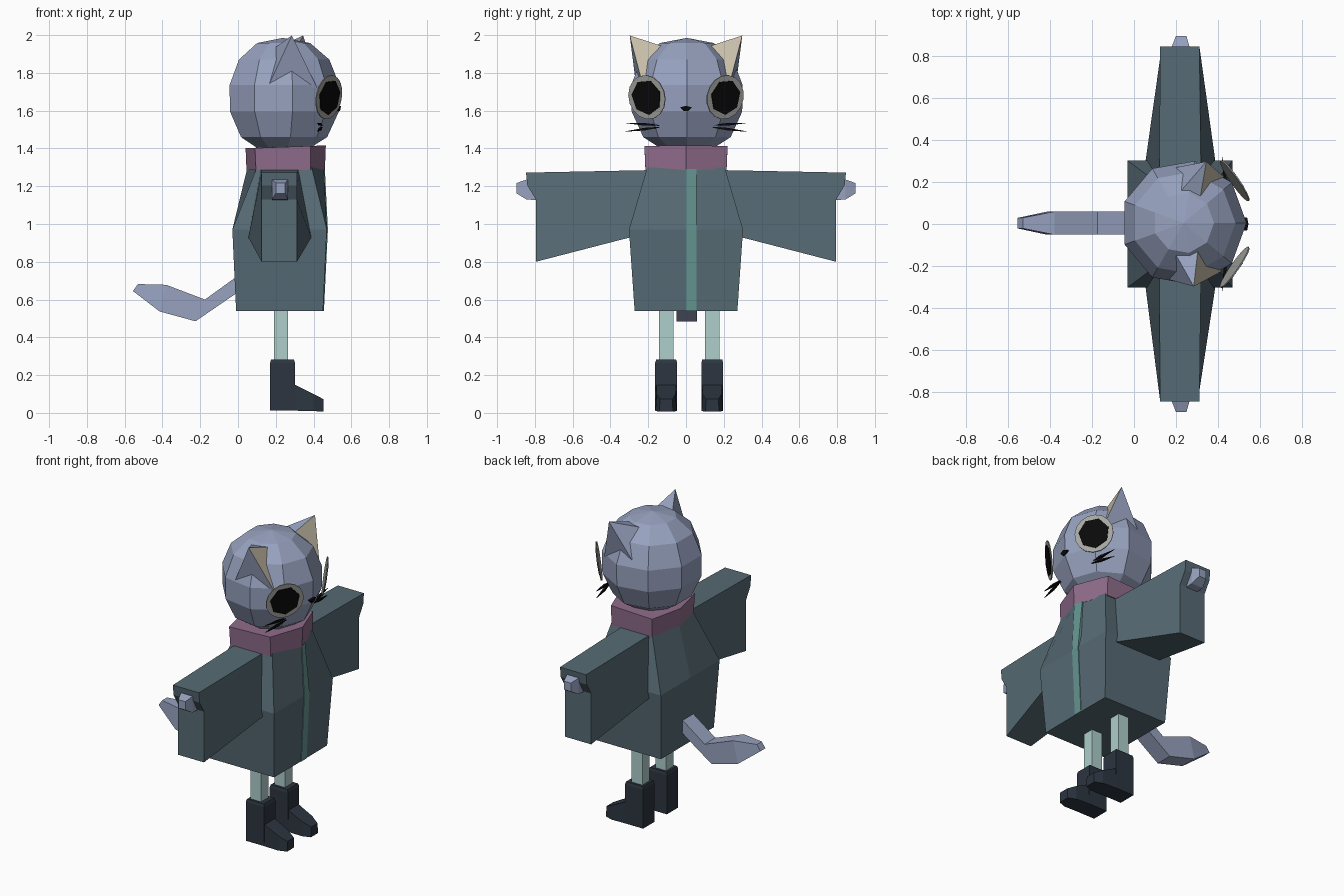
import bpy, bmesh, math
from mathutils import Vector

if "Cube" in bpy.data.objects:
    bpy.data.objects.remove(bpy.data.objects["Cube"])


def mat(name, r, g, b):
    m = bpy.data.materials.new(name)
    m.diffuse_color = (r, g, b, 1)
    m.use_nodes = True
    m.node_tree.nodes["Principled BSDF"].inputs["Base Color"].default_value = m.diffuse_color
    return m


FUR = mat("fur", 0.31, 0.36, 0.52)
CREAM = mat("cream", 0.58, 0.52, 0.40)
COAT = mat("coat", 0.095, 0.145, 0.175)
PINK = mat("pink", 0.28, 0.15, 0.26)
TEAL = mat("teal", 0.13, 0.30, 0.28)
MINT = mat("mint", 0.42, 0.62, 0.60)
BOOT = mat("boot", 0.025, 0.035, 0.05)
GREY = mat("eye_rim", 0.38, 0.38, 0.36)
BLACK = mat("black", 0.003, 0.003, 0.003)


def finish(name, bm, *mats):
    bmesh.ops.remove_doubles(bm, verts=bm.verts, dist=0.0005)
    bmesh.ops.recalc_face_normals(bm, faces=bm.faces)
    me = bpy.data.meshes.new(name)
    bm.to_mesh(me)
    bm.free()
    for m in mats:
        me.materials.append(m)
    ob = bpy.data.objects.new(name, me)
    bpy.context.collection.objects.link(ob)
    return ob


def loft(name, rings, m, caps=True):
    """Skin a closed surface through rings with equal point counts."""
    bm = bmesh.new()
    vs = [[bm.verts.new(p) for p in r] for r in rings]
    n = len(rings[0])
    for a, b in zip(vs, vs[1:]):
        for i in range(n):
            j = (i + 1) % n
            bm.faces.new((a[i], a[j], b[j], b[i]))
    if caps:
        bm.faces.new(vs[0])
        bm.faces.new(vs[-1])
    return finish(name, bm, m)


def rect_z(x0, x1, y0, y1, z):
    return [(x0, y0, z), (x1, y0, z), (x1, y1, z), (x0, y1, z)]


def rect_y(x0, x1, z0, z1, y):
    return [(x0, y, z0), (x1, y, z0), (x1, y, z1), (x0, y, z1)]


# head: nine-sided faceted ball
profile = [(0.14, 1.40), (0.235, 1.46), (0.297, 1.595), (0.30, 1.735),
           (0.247, 1.87), (0.145, 1.958), (0.001, 1.985)]
loft("head", [[(0.237 + r * math.cos(i * math.tau / 9),
                0.005 + r * math.sin(i * math.tau / 9), z) for i in range(9)]
              for r, z in profile], FUR)

# ears: pyramids with a cream front face
for name, s, tx, dx in (("right", -1, 0.285, 0), ("left", 1, 0.345, 0.01)):
    bm = bmesh.new()
    tip = bm.verts.new((tx, s * 0.298, 1.998))
    base = [bm.verts.new((x + dx, s * y, z)) for x, y, z in
            ((0.165, 0.265, 1.74), (0.19, 0.13, 1.93), (0.305, 0.12, 1.94), (0.42, 0.225, 1.72))]
    for i in range(4):
        f = bm.faces.new((tip, base[i], base[(i + 1) % 4]))
        f.material_index = 1 if i == 2 else 0
    bm.faces.new(base)
    finish(name + "_ear", bm, FUR, CREAM)


# eyes: thin rim disc with a black pupil in front
def disc(name, centre, normal, r, depth, sides, m):
    n = Vector(normal).normalized()
    u = Vector((-n.y, n.x, 0)).normalized()
    v = n.cross(u)
    c = Vector(centre)
    rings = [[c + n * d + r * (math.cos(a) * u + 1.0 * math.sin(a) * v)
              for a in (i * math.tau / sides + 0.3 for i in range(sides))] for d in (0, depth)]
    loft(name, rings, m)


for name, s in (("right", -1), ("left", 1)):
    n = Vector((0.82, s * 0.57, -0.15)).normalized()
    c = Vector((0.478, s * 0.205, 1.672))
    disc(name + "_eye_rim", c, n, 0.118, 0.006, 16, GREY)
    disc(name + "_pupil", c + n * 0.006, n, 0.094, 0.005, 7, BLACK)
    # whiskers: thin pointed slivers
    for k, (z0, z1) in enumerate(((1.522, 1.535), (1.512, 1.49))):
        rings = []
        for t, h in ((0, 0.002), (0.45, 0.007), (1, 0.001)):
            x, y, z = 0.445 - 0.025 * t, s * (0.14 + 0.18 * t), z0 + (z1 - z0) * t
            rings.append(rect_y(x - h, x + h, z - h, z + h, y))
        loft(f"{name}_whisker_{k + 1}", rings, BLACK)

# nose: small inverted triangle
loft("nose", [[(x, -0.03, 1.618), (x + 0.006, 0, 1.625), (x, 0.03, 1.618), (x, 0.012, 1.597), (x, -0.012, 1.597)]
              for x in (0.50, 0.54)], BLACK)


# coat body and collar: rings with a centre point in front and back
def ring6(xb0, xb1, xf1, xf0, hy, z, dz=0.0):
    return [(xb1, -hy, z), (xf1, -hy, z + dz * 0.8), (xf0, 0, z + dz),
            (xf1, hy, z + dz * 0.8), (xb1, hy, z), (xb0, 0, z)]


loft("coat_body", [ring6(-0.01, -0.01, 0.45, 0.452, 0.272, 0.54),
                   ring6(-0.03, -0.03, 0.47, 0.472, 0.302, 0.97),
                   ring6(0.05, 0.10, 0.39, 0.455, 0.205, 1.30)], COAT)
loft("collar", [ring6(0.045, 0.095, 0.385, 0.46, 0.215, 1.285),
                ring6(0.04, 0.09, 0.385, 0.465, 0.22, 1.402, 0.014)], PINK)

# front stripe
loft("coat_stripe", [[(x - 0.02, 0, z), (x + 0.005, 0, z), (x + 0.005 - d, 0.055, z), (x - 0.02 - d, 0.055, z)]
                     for x, z, d in ((0.45, 0.54, 0), (0.471, 0.97, 0), (0.455, 1.29, 0.016))], TEAL)

# sleeves, hands, legs and boots
for name, s in (("right", -1), ("left", 1)):
    top_in, low_in = (0.13, 0.31), (0.055, 0.388)
    # side outlines run: inner bottom, outer bottom, cuff notch, outer top, inner top
    outline = [(0.20, 0.95, 0.055, 0.388), (0.30, 0.928, 0.055, 0.388), (0.795, 0.80, 0.125, 0.312),
               (0.795, 1.13, 0.125, 0.312), (0.84, 1.205, 0.125, 0.312),
               (0.847, 1.272, 0.125, 0.312), (0.20, 1.285, 0.12, 0.32)]
    loft(name + "_sleeve", [[(o[2 + k], s * o[0], o[1]) for o in outline] for k in (0, 1)], COAT)
    loft(name + "_hand", [rect_y(0.18, 0.265, 1.125, 1.24, s * 0.77),
                          rect_y(0.18, 0.265, 1.13, 1.235, s * 0.845),
                          rect_y(0.20, 0.25, 1.162, 1.217, s * 0.897)], FUR)
    cy = 0.017 + s * 0.122
    loft(name + "_leg", [rect_z(0.19, 0.266, cy - 0.038, cy + 0.038, z) for z in (0.2, 0.56)], MINT)
    # boot: sections from heel to toe
    shaft = [rect_z(0.17, 0.302, cy - 0.058, cy + 0.058, z) for z in (0.012, 0.15, 0.265)]
    shaft.append(rect_z(0.175, 0.296, cy - 0.053, cy + 0.053, 0.282))
    loft(name + "_boot_shaft", shaft, BOOT)

    def toe(x, h, z0, z1):
        return [(x, cy - h, z0), (x, cy + h, z0), (x, cy + h * 0.9, z1), (x, cy - h * 0.9, z1)]
    loft(name + "_boot_toe", [toe(0.295, 0.058, 0.012, 0.152), toe(0.40, 0.056, 0.009, 0.10),
                              toe(0.452, 0.036, 0.008, 0.073)], BOOT)

# tail: bent bar tapering at the tip
tail = [((0.06, 0.77), (0.06, 0.68), 0.055), ((-0.175, 0.60), (-0.225, 0.485), 0.055),
        ((-0.38, 0.678), (-0.415, 0.537), 0.055), ((-0.53, 0.682), (-0.556, 0.645), 0.025)]
loft("tail", [[(t[0], 0.004 - h, t[1]), (t[0], 0.004 + h, t[1]), (b[0], 0.004 + h, b[1]), (b[0], 0.004 - h, b[1])]
              for t, b, h in tail], FUR)
